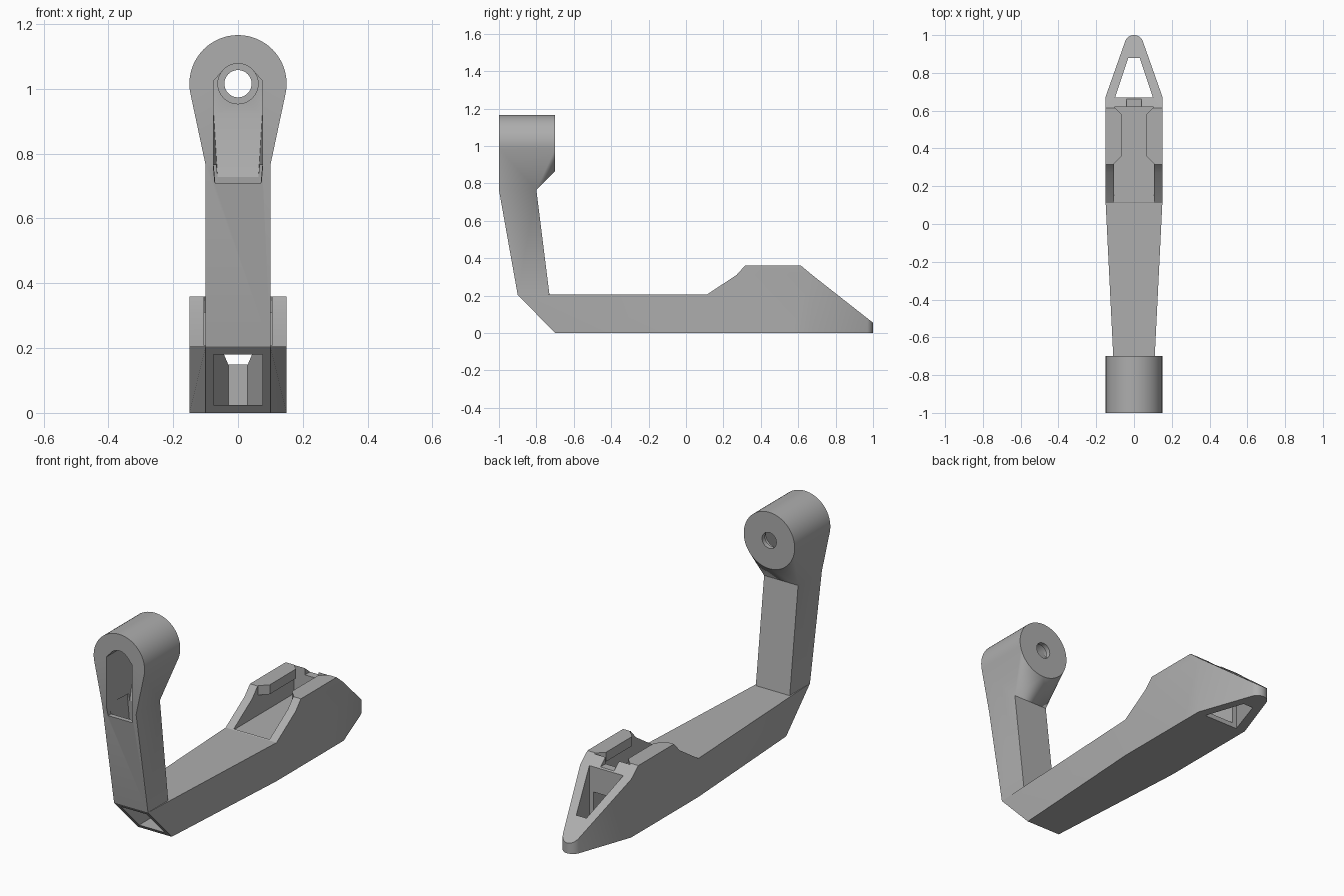
import bpy, bmesh
from math import sin, cos, tau

cube = bpy.data.objects.get("Cube")
if cube:
    bpy.data.objects.remove(cube, do_unlink=True)

grey = bpy.data.materials.new("plain_grey")
grey.use_nodes = True
colour = (0.42, 0.42, 0.42, 1)
grey.diffuse_color = colour
grey.node_tree.nodes["Principled BSDF"].inputs["Base Color"].default_value = colour


def finish(name, bm):
    bmesh.ops.recalc_face_normals(bm, faces=bm.faces)
    mesh = bpy.data.meshes.new(name)
    bm.to_mesh(mesh)
    bm.free()
    mesh.materials.append(grey)
    obj = bpy.data.objects.new(name, mesh)
    bpy.context.collection.objects.link(obj)
    return obj


def hull(name, points):
    """Convex solid around the points, with flat regions merged."""
    bm = bmesh.new()
    for p in points:
        bm.verts.new(p)
    bmesh.ops.remove_doubles(bm, verts=bm.verts, dist=1e-5)
    out = bmesh.ops.convex_hull(bm, input=bm.verts)
    junk = [g for g in out["geom_interior"] if isinstance(g, bmesh.types.BMVert)]
    bmesh.ops.delete(bm, geom=junk, context="VERTS")
    bmesh.ops.dissolve_limit(bm, angle_limit=0.002, verts=bm.verts, edges=bm.edges)
    return finish(name, bm)


def extrude_x(name, profile, half):
    """Side profile (y, z) extruded across x."""
    bm = bmesh.new()
    face = bm.faces.new([bm.verts.new((-half, y, z)) for y, z in profile])
    out = bmesh.ops.extrude_face_region(bm, geom=[face])
    new = [g for g in out["geom"] if isinstance(g, bmesh.types.BMVert)]
    bmesh.ops.translate(bm, verts=new, vec=(2 * half, 0, 0))
    return finish(name, bm)


def pair(half, *yz):
    return [(s * half, y, z) for s in (-1, 1) for y, z in yz]


def prism(plan, z0, z1):
    """Points of a mirrored plan (half width, y) between two heights."""
    return [p for x, y in plan for p in pair(x, (y, z0), (y, z1))]


def ring(r, y, z, n=64):
    return [(r * cos(tau * i / n), y, z + r * sin(tau * i / n)) for i in range(n)]


def combine(base, tool, operation):
    mod = base.modifiers.new("combine", "BOOLEAN")
    mod.operation = operation
    mod.solver = "EXACT"
    mod.object = tool
    graph = bpy.context.evaluated_depsgraph_get()
    mesh = bpy.data.meshes.new_from_object(base.evaluated_get(graph))
    base.modifiers.clear()
    base.data = mesh
    bpy.data.objects.remove(tool, do_unlink=True)


eye = 1.016

# Outer solids: eye head, upright stem, tapered arm
body = hull("hook_bracket", ring(0.15, -1, eye) + ring(0.15, -0.7, eye)
            + pair(0.1, (-1, 0.765), (-0.8, 0.765)))
stem = hull("stem", pair(0.1, (-1, 0.765), (-0.8, 0.765), (-0.9, 0.205), (-0.73, 0.205)))
arm = hull("arm", pair(0.1, (-0.9, 0.205), (-0.7, 0)) + pair(0.15, (0.11, 0), (0.11, 0.205)))

# Raised rear block with a pointed, rounded nose
rear = extrude_x("rear_block", [(0.11, 0), (0.11, 0.205), (0.27, 0.31), (0.315, 0.36),
                                (0.615, 0.36), (0.675, 0.31), (1, 0.055), (1, 0)], 0.15)
tip = [(0.05 * cos(tau * i / 48), 0.95 + 0.05 * sin(tau * i / 48)) for i in range(13)]
combine(rear, hull("nose_plan", prism([(0.15, 0), (0.15, 0.675)] + tip, -0.1, 0.5)), "INTERSECT")

for part in (stem, arm, rear):
    combine(body, part, "UNION")

# Cable ducts, eye pocket and bore
cutters = [
    hull("arm_duct", pair(0.075, (-0.95, 0.025), (-0.95, 0.18), (0.7, 0.025), (0.7, 0.18))),
    hull("stem_duct", pair(0.075, (-0.975, 0.765), (-0.825, 0.765),
                           (-0.875, 0.205), (-0.755, 0.205), (-0.8, 0.1), (-0.755, 0.1))),
    hull("eye_pocket", ring(0.062, -1.05, eye) + ring(0.062, -0.76, eye)
         + pair(0.075, (-1.05, 0.71), (-1.05, 1.025), (-0.76, 1.025), (-0.76, 0.92))
         + pair(0.062, (-0.826, 0.71))),
    hull("counterbore", ring(0.062, -0.9, eye) + ring(0.062, -0.725, eye)),
    hull("bore", ring(0.042, -0.9, eye) + ring(0.042, -0.6, eye)),
    # Nose window, clip pocket under its lips, open slot and latch notch
    hull("nose_window", prism([(0.1, 0.67), (0.03, 0.88)], -0.1, 0.5)),
    hull("pocket_entry", prism([(0.105, 0.115), (0.105, 0.32)], 0.203, 0.5)),
    hull("pocket", prism([(0.105, 0.3), (0.105, 0.62)], 0.203, 0.31)),
    hull("slot", prism([(0.065, 0.3), (0.065, 0.62)], 0.25, 0.5)),
    hull("slot_front", prism([(0.105, 0.32), (0.065, 0.36)], 0.25, 0.5)),
    hull("slot_back", prism([(0.065, 0.58), (0.105, 0.62)], 0.25, 0.5)),
    hull("latch_notch", prism([(0.04, 0.6), (0.04, 0.7)], 0.32, 0.5)),
]
for cutter in cutters:
    combine(body, cutter, "DIFFERENCE")

# Smooth round parts, sharp edges kept
bpy.ops.object.select_all(action="DESELECT")
body.select_set(True)
bpy.context.view_layer.objects.active = body
bpy.ops.object.shade_smooth_by_angle(angle=0.4)
